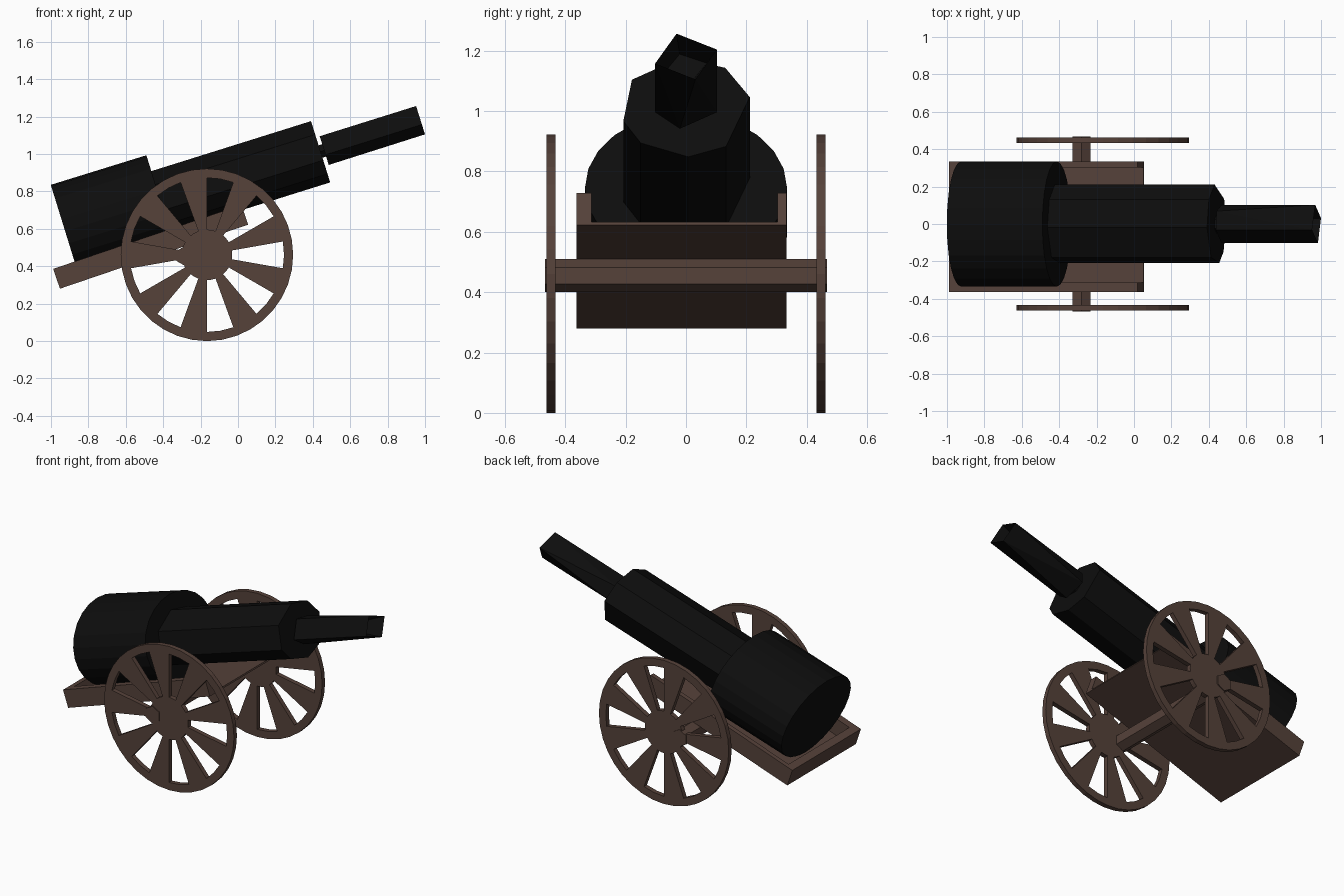
import bpy, bmesh, math
from mathutils import Matrix, Vector

if "Cube" in bpy.data.objects:
    bpy.data.objects.remove(bpy.data.objects["Cube"])


def material(name, rgb):
    m = bpy.data.materials.new(name)
    m.diffuse_color = (*rgb, 1)
    m.use_nodes = True
    m.node_tree.nodes["Principled BSDF"].inputs["Base Color"].default_value = m.diffuse_color
    return m


IRON = material("black_iron", (0.004, 0.004, 0.004))
WOOD = material("dark_wood", (0.092, 0.054, 0.042))


def finish(name, bm, mat, matrix=Matrix()):
    bmesh.ops.recalc_face_normals(bm, faces=bm.faces[:])
    bm.transform(matrix)
    me = bpy.data.meshes.new(name)
    bm.to_mesh(me)
    bm.free()
    me.materials.append(mat)
    ob = bpy.data.objects.new(name, me)
    bpy.context.collection.objects.link(ob)
    return ob


def tilted(x, z, degrees):
    """Frame at (x, 0, z) whose local x axis climbs forward."""
    return Matrix.Translation((x, 0, z)) @ Matrix.Rotation(-math.radians(degrees), 4, 'Y')


def ring(x, angles, ry, rz):
    """Cross-section of a gun part: squashed circle points at given angles."""
    return [Vector((x, ry * math.cos(math.radians(a)), rz * math.sin(math.radians(a))))
            for a in angles]


def hull(points):
    bm = bmesh.new()
    for p in points:
        bm.verts.new(p)
    bmesh.ops.convex_hull(bm, input=bm.verts[:])
    bmesh.ops.dissolve_limit(bm, angle_limit=0.01, verts=bm.verts[:], edges=bm.edges[:])
    return bm


def box(bm, x0, x1, y0, y1, z0, z1):
    m = Matrix.Translation(((x0 + x1) / 2, (y0 + y1) / 2, (z0 + z1) / 2))
    m = m @ Matrix.Diagonal((x1 - x0, y1 - y0, z1 - z0, 1))
    bmesh.ops.create_cube(bm, size=1, matrix=m)


# Breech: wide, slightly squashed drum
round_angles = [i * 15 for i in range(24)]
bm = hull(ring(0, round_angles, 0.335, 0.26) + ring(0.535, round_angles, 0.335, 0.26))
finish("breech", bm, IRON, tilted(-0.924, 0.587, 17.2))

# Barrel: irregular eight-sided tube
barrel_angles = [12, 53, 95, 146, 196, 226, 272, 308]
bm = hull(ring(-0.95, barrel_angles, 0.216, 0.172) + ring(0, barrel_angles, 0.216, 0.172))
finish("barrel", bm, IRON, tilted(0.4415, 1.0125, 17.4))

# Muzzle: four-sided at the front, five-sided at the back, with a bore
muzzle_frame = tilted(0.976, 1.181, 17.4)
bm = hull(ring(0, [107, 17, -73, -163], 0.107, 0.083)
          + ring(-0.54, [107, 50, -17, -101, -163], 0.107, 0.083))
front = max(bm.faces, key=lambda f: f.calc_center_median().x)
bmesh.ops.inset_region(bm, faces=[front], thickness=0.035)
bmesh.ops.translate(bm, verts=front.verts[:], vec=(-0.12, 0, 0))
finish("muzzle", bm, IRON, muzzle_frame)

# Neck joining the muzzle to the barrel
neck = range(0, 360, 60)
finish("muzzle_neck", hull(ring(-0.62, neck, 0.05, 0.04) + ring(-0.5, neck, 0.05, 0.04)),
       IRON, muzzle_frame)

# Carriage bed: tray open at the front
bm = bmesh.new()
L, H, Y0, Y1 = 1.063, 0.112, -0.363, 0.333
box(bm, 0, L, Y0, Y1, 0, 0.01)
box(bm, 0, L, Y0, Y0 + 0.05, 0.01, H)
box(bm, 0, L, Y1 - 0.03, Y1, 0.01, H)
box(bm, 0, 0.05, Y0 + 0.05, Y1 - 0.03, 0.01, H)
finish("carriage_bed", bm, WOOD, tilted(-0.952, 0.28, 18.8))

# Axle: six-sided bar under the bed
bm = bmesh.new()
bmesh.ops.create_cone(bm, cap_ends=True, segments=6, radius1=0.055, radius2=0.055, depth=0.936)
finish("axle", bm, WOOD,
       Matrix.Translation((-0.28, 0, 0.455)) @ Matrix.Rotation(math.pi / 2, 4, 'X'))


def wheel(name, y, thickness=0.03):
    """Flat wheel: hub disc, nine wedge spokes and a rim."""
    bm = bmesh.new()
    steps = 36
    circles = []
    for r in (0.135, 0.412, 0.461):
        circles.append([bm.verts.new((r * math.cos(2 * math.pi * i / steps), -thickness / 2,
                                      r * math.sin(2 * math.pi * i / steps)))
                        for i in range(steps)])
    hub, inner, outer = circles
    centre = bm.verts.new((0, -thickness / 2, 0))
    for i in range(steps):
        j = (i + 1) % steps
        bm.faces.new((centre, hub[i], hub[j]))
        bm.faces.new((inner[i], outer[i], outer[j], inner[j]))
        if i % 4 in (1, 2):
            bm.faces.new((hub[i], inner[i], inner[j], hub[j]))
    new = bmesh.ops.extrude_face_region(bm, geom=bm.faces[:], use_keep_orig=True)["geom"]
    bmesh.ops.translate(bm, vec=(0, thickness, 0),
                        verts=[v for v in new if isinstance(v, bmesh.types.BMVert)])
    finish(name, bm, WOOD, Matrix.Translation((-0.166, y, 0.461)))


# Wheels on both sides
wheel("right_wheel", -0.447)
wheel("left_wheel", 0.447)
